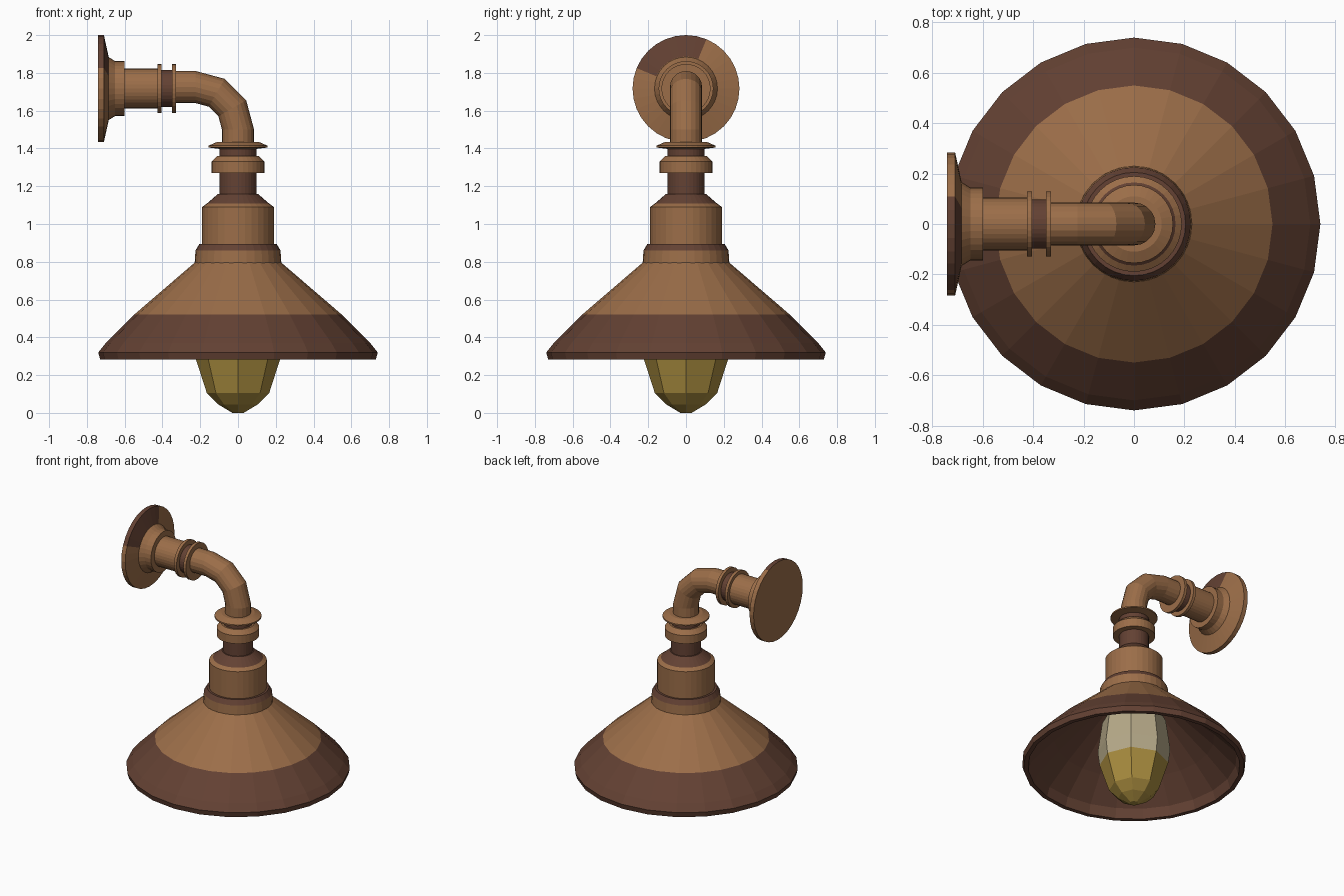
import bpy, bmesh, math
from mathutils import Vector

if "Cube" in bpy.data.objects:
    bpy.data.objects.remove(bpy.data.objects["Cube"])


def material(name, rgb):
    m = bpy.data.materials.new(name)
    m.diffuse_color = (*rgb, 1)
    m.use_nodes = True
    m.node_tree.nodes["Principled BSDF"].inputs["Base Color"].default_value = m.diffuse_color
    return m


MATS = [
    material("light copper", (0.33, 0.155, 0.066)),
    material("dark bronze", (0.125, 0.053, 0.033)),
    material("amber glass", (0.40, 0.265, 0.05)),
    material("cream glass", (0.47, 0.40, 0.25)),
]
L, D, A, C = range(4)


def loft(name, rings, colours, closed=False, rule=None):
    """Skin rings of points; one colour per band. Ends are capped unless closed."""
    bm = bmesh.new()
    vs = [[bm.verts.new(p) for p in ring] for ring in rings]
    n = len(vs[0])
    bands = list(zip(vs, vs[1:]))
    if closed:
        bands.append((vs[-1], vs[0]))
    for k, (a, b) in enumerate(bands):
        for i in range(n):
            j = (i + 1) % n
            f = bm.faces.new((a[i], a[j], b[j], b[i]))
            f.material_index = colours if isinstance(colours, int) else colours[k]
            if rule:
                f.material_index = rule(f.calc_center_median(), f.material_index)
    if not closed:
        for ring, k in ((vs[0], 0), (vs[-1], -1)):
            f = bm.faces.new(ring)
            f.material_index = colours if isinstance(colours, int) else colours[k]
    bmesh.ops.recalc_face_normals(bm, faces=bm.faces[:])
    me = bpy.data.meshes.new(name)
    bm.to_mesh(me)
    bm.free()
    for m in MATS:
        me.materials.append(m)
    ob = bpy.data.objects.new(name, me)
    bpy.context.collection.objects.link(ob)
    return ob


AXIS_Z = 1.717  # height of the wall fitting's axis


def lathe(name, profile, colours, sides=32, wall=False, **kw):
    """Turn (radius, position) points about z, or about the wall fitting's x axis."""
    rings = []
    for r, h in profile:
        ring = []
        for i in range(sides):
            a = math.tau * i / sides
            u, v = r * math.cos(a), r * math.sin(a)
            ring.append(Vector((h, u, AXIS_Z + v)) if wall else Vector((u, v, h)))
        rings.append(ring)
    return loft(name, rings, colours, **kw)


# Conical shade with a dark rim and a dark inside
lathe("shade", [(0.23, 0.795), (0.55, 0.52), (0.70, 0.37), (0.74, 0.32), (0.73, 0.283),
                (0.70, 0.283), (0.68, 0.35), (0.53, 0.50), (0.20, 0.785)],
      [L, D, D, D, D, D, D, D, L], sides=24, closed=True)

# Bulb
lathe("bulb", [(0.03, 0.0), (0.105, 0.045), (0.165, 0.105), (0.228, 0.30),
               (0.24, 0.40), (0.21, 0.62), (0.12, 0.79)],
      [A, A, A, C, C, C], sides=8)

# Neck above the shade
lathe("shade_collar", [(0.23, 0.785), (0.225, 0.86), (0.205, 0.894), (0.18, 0.894)], [L, D, D])
lathe("socket_housing", [(0.19, 0.89), (0.19, 1.09), (0.165, 1.108), (0.105, 1.16)], [L, L, D])
lathe("neck", [(0.098, 1.15), (0.098, 1.41)], D)
lathe("neck_ring", [(0.14, 1.27), (0.14, 1.33), (0.11, 1.36)], L)
lathe("neck_flange", [(0.10, 1.398), (0.155, 1.405), (0.155, 1.415), (0.11, 1.435)], L)

# Bent pipe: straight, quarter bend, straight
R, r, n = 0.225, 0.085, 20
path = [(0, 1.42, 0)]
for deg in (0, 30, 60, 90):
    t = math.radians(deg)
    path.append((-R + R * math.cos(t), 1.50 + R * math.sin(t), t))
path.append((-0.34, 1.50 + R, math.pi / 2))
rings = []
for x, z, t in path:
    out, side = Vector((math.cos(t), 0, math.sin(t))), Vector((0, 1, 0))
    rings.append([Vector((x, 0, z)) + r * (math.cos(math.tau * i / n) * out
                 + math.sin(math.tau * i / n) * side) for i in range(n)])
loft("bent_pipe", rings, L)

# Wall fitting
for i, x in enumerate((-0.425, -0.35)):
    lathe(f"pipe_ring_{i + 1}", [(0.13, x), (0.13, x + 0.021)], L, wall=True)
lathe("pipe_joint", [(0.098, -0.41), (0.098, -0.34)], D, wall=True)
lathe("wall_pipe", [(0.105, -0.65), (0.105, -0.42)], L, wall=True)
lathe("wall_collar", [(0.17, -0.69), (0.145, -0.65), (0.145, -0.60)], L, wall=True)


# Wall plate with a dark patch on its upper part
def patch(c, m):
    a = math.degrees(math.atan2(c.z - AXIS_Z, c.y))
    return D if 62 < a < 153 else m


lathe("wall_plate", [(0.283, -0.742), (0.283, -0.71), (0.17, -0.685)], L,
      sides=32, wall=True, rule=patch)
